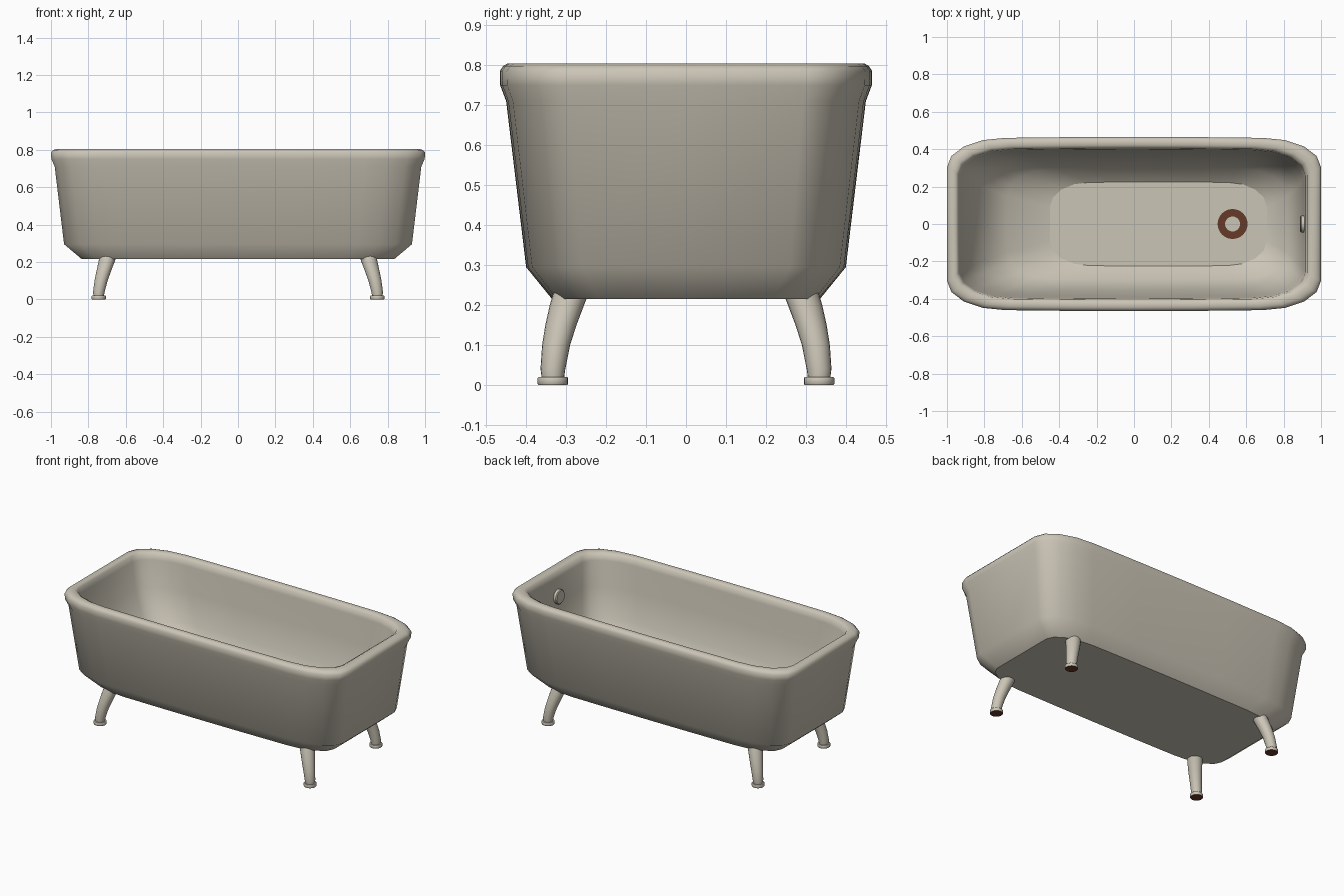
import bpy, bmesh, math
from mathutils import Vector

if "Cube" in bpy.data.objects:
    bpy.data.objects.remove(bpy.data.objects["Cube"])


def material(name, rgb):
    m = bpy.data.materials.new(name)
    m.diffuse_color = (*rgb, 1)
    m.use_nodes = True
    m.node_tree.nodes["Principled BSDF"].inputs["Base Color"].default_value = m.diffuse_color
    return m


ENAMEL = material("warm_enamel", (0.60, 0.56, 0.47))
BROWN = material("dark_brown", (0.13, 0.042, 0.022))


def finish(name, bm, angle=50, sharp=()):
    """Smooth shade with sharp edges kept, then link as an object."""
    bmesh.ops.recalc_face_normals(bm, faces=bm.faces)
    for f in bm.faces:
        f.smooth = True
    for e in bm.edges:
        if len(e.link_faces) == 2 and e.calc_face_angle(0) > math.radians(angle):
            e.smooth = False
    for f in sharp:
        for e in f.edges:
            e.smooth = False
    me = bpy.data.meshes.new(name)
    bm.to_mesh(me)
    bm.free()
    me.materials.append(ENAMEL)
    me.materials.append(BROWN)
    ob = bpy.data.objects.new(name, me)
    bpy.context.collection.objects.link(ob)
    return ob


def loft(bm, rings):
    """Bridge rings of points with quads and cap both ends."""
    vs = [[bm.verts.new(p) for p in r] for r in rings]
    n = len(vs[0])
    for a, b in zip(vs, vs[1:]):
        for i in range(n):
            j = (i + 1) % n
            bm.faces.new((a[i], a[j], b[j], b[i]))
    return bm.faces.new(vs[0]), bm.faces.new(vs[-1])


def tub_ring(x0, x1, hy, z, fx=0.31, fy=0.35):
    """Rounded rectangle with elliptical corners and slightly bowed long sides."""
    cx, hx = (x0 + x1) / 2, (x1 - x0) / 2
    rx, ry = hx * fx, hy * fy
    quarter = [(hx, 0)]
    for k in range(5):
        t = math.radians(22.5 * k)
        quarter.append((hx - rx + rx * math.cos(t),
                        (hy - ry + ry * math.sin(t)) * (1 - 0.012 * math.sin(t))))
    quarter += [(hx * 0.33, hy * 0.997), (0, hy)]
    half = quarter + [(-x, y) for x, y in quarter[-2::-1]]
    full = half + [(x, -y) for x, y in half[-2:0:-1]]
    return [(cx + x, y, z) for x, y in full]


# Tub shell: outside from the base up, over the rim, down to the floor
OUTER = [(0.835, 0.335, 0.215), (0.93, 0.40, 0.295), (0.98, 0.45, 0.71),
         (0.998, 0.465, 0.75), (1.0, 0.466, 0.785), (0.988, 0.458, 0.798),
         (0.97, 0.446, 0.805)]
INNER = [(-0.952, 0.945, 0.422, 0.805, 0.31, 0.35),
         (-0.94, 0.926, 0.406, 0.795, 0.31, 0.35),
         (-0.932, 0.917, 0.400, 0.76, 0.31, 0.35),
         (-0.895, 0.905, 0.385, 0.60, 0.31, 0.38),
         (-0.81, 0.875, 0.352, 0.42, 0.32, 0.43),
         (-0.68, 0.82, 0.300, 0.31, 0.34, 0.5),
         (-0.45, 0.71, 0.225, 0.25, 0.36, 0.6)]
bm = bmesh.new()
caps = loft(bm, [tub_ring(-x, x, y, z) for x, y, z in OUTER]
            + [tub_ring(*r) for r in INNER])
finish("tub_shell", bm, 60, caps)


def round_path(path, n=20):
    """Horizontal circles along a path of (x, y, z, radius)."""
    return [[(x + r * math.cos(2 * math.pi * i / n),
              y + r * math.sin(2 * math.pi * i / n), z) for i in range(n)]
            for x, y, z, r in path]


# Four splayed legs with foot pads, dark underneath
LEG = [(0.745, 0.333, 0.018, 0.028), (0.744, 0.333, 0.04, 0.031),
       (0.732, 0.325, 0.10, 0.035), (0.718, 0.313, 0.15, 0.039),
       (0.703, 0.298, 0.20, 0.043), (0.692, 0.284, 0.24, 0.045)]
PAD = [(0.745, 0.333, 0.0, 0.036), (0.745, 0.333, 0.003, 0.038),
       (0.745, 0.333, 0.017, 0.038), (0.745, 0.333, 0.02, 0.036)]
for sx, ex in ((-1, "left"), (1, "right")):
    for sy, ey in ((-1, "front"), (1, "back")):
        for part, path in (("leg", LEG), ("foot_pad", PAD)):
            bm = bmesh.new()
            bottom, top = loft(bm, round_path([(x * sx, y * sy, z, r)
                                               for x, y, z, r in path]))
            if part == "foot_pad":
                bottom.material_index = 1
            finish(f"{ey}_{ex}_{part}", bm, 40)

# Drain: brown ring around a pale plug
bm = bmesh.new()
loft(bm, round_path([(0.527, 0, 0.245, 0.08), (0.527, 0, 0.256, 0.08)], 32))
for f in bm.faces:
    f.material_index = 1
finish("drain_ring", bm, 40)
bm = bmesh.new()
loft(bm, round_path([(0.527, 0, 0.25, 0.04), (0.527, 0, 0.259, 0.04)], 32))
finish("drain_plug", bm, 40)

# Overflow cover on the right end wall
bm = bmesh.new()
loft(bm, round_path([(0, 0, -0.015, 0.045), (0, 0, 0.012, 0.045),
                     (0, 0, 0.017, 0.04)], 24))
ob = finish("overflow_cover", bm, 30)
ob.rotation_euler = (0, math.radians(-88), 0)
ob.location = (0.906, 0, 0.645)
